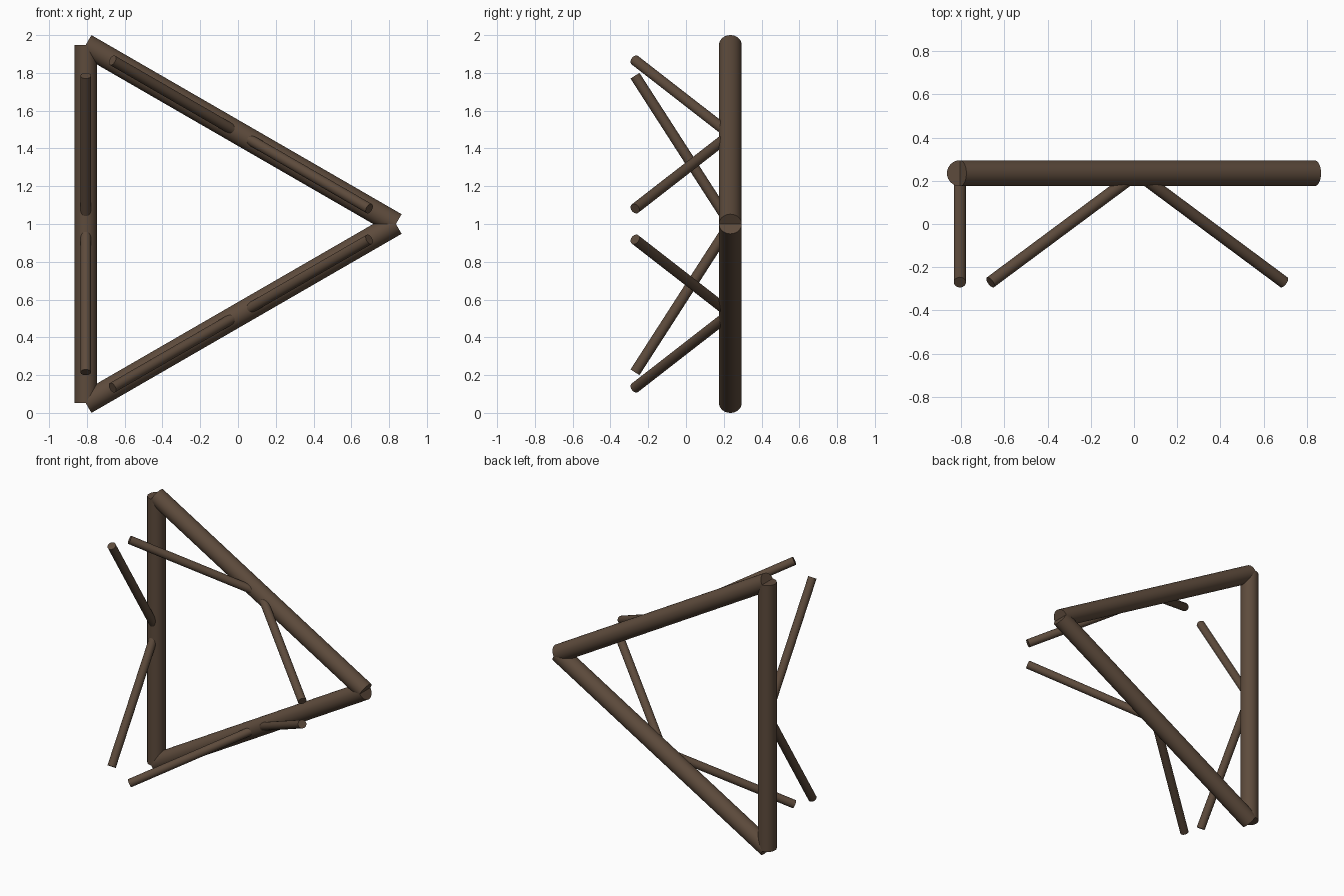
import bpy, math
from mathutils import Vector

if "Cube" in bpy.data.objects:
    bpy.data.objects.remove(bpy.data.objects["Cube"])

BEAM_R, STRUT_R = 0.06, 0.028
BEAM_Y, TIP_Y = 0.235, -0.27
REACH = 0.785          # how far each strut runs along its beam

wood = bpy.data.materials.new("dark_wood")
wood.diffuse_color = (0.11, 0.07, 0.045, 1)
wood.use_nodes = True
wood.node_tree.nodes["Principled BSDF"].inputs["Base Color"].default_value = wood.diffuse_color


def rod(name, a, b, radius):
    """Capped round rod from a to b."""
    d = b - a
    bpy.ops.mesh.primitive_cylinder_add(
        vertices=32, radius=radius, depth=d.length, location=(a + b) / 2,
        rotation=d.to_track_quat('Z', 'Y').to_euler())
    ob = bpy.context.object
    ob.name = name
    ob.data.materials.append(wood)
    bpy.ops.object.shade_smooth_by_angle(angle=math.radians(40))
    return ob


# Corners of the equilateral frame
corners = [Vector((-0.806, BEAM_Y, 0.052)),
           Vector((-0.806, BEAM_Y, 1.948)),
           Vector((0.836, BEAM_Y, 1.0))]
sides = ["left", "upper", "lower"]

for i, side in enumerate(sides):
    a, b = corners[i], corners[(i + 1) % 3]
    # Main beam
    rod(side + "_beam", a, b, BEAM_R)
    # Pair of struts splaying forward from the beam's middle
    mid = (a + b) / 2
    along = (b - a).normalized()
    for n, s in enumerate((-1, 1), 1):
        tip = mid + along * REACH * s
        tip.y = TIP_Y
        rod(f"{side}_strut_{n}", mid, tip, STRUT_R)
